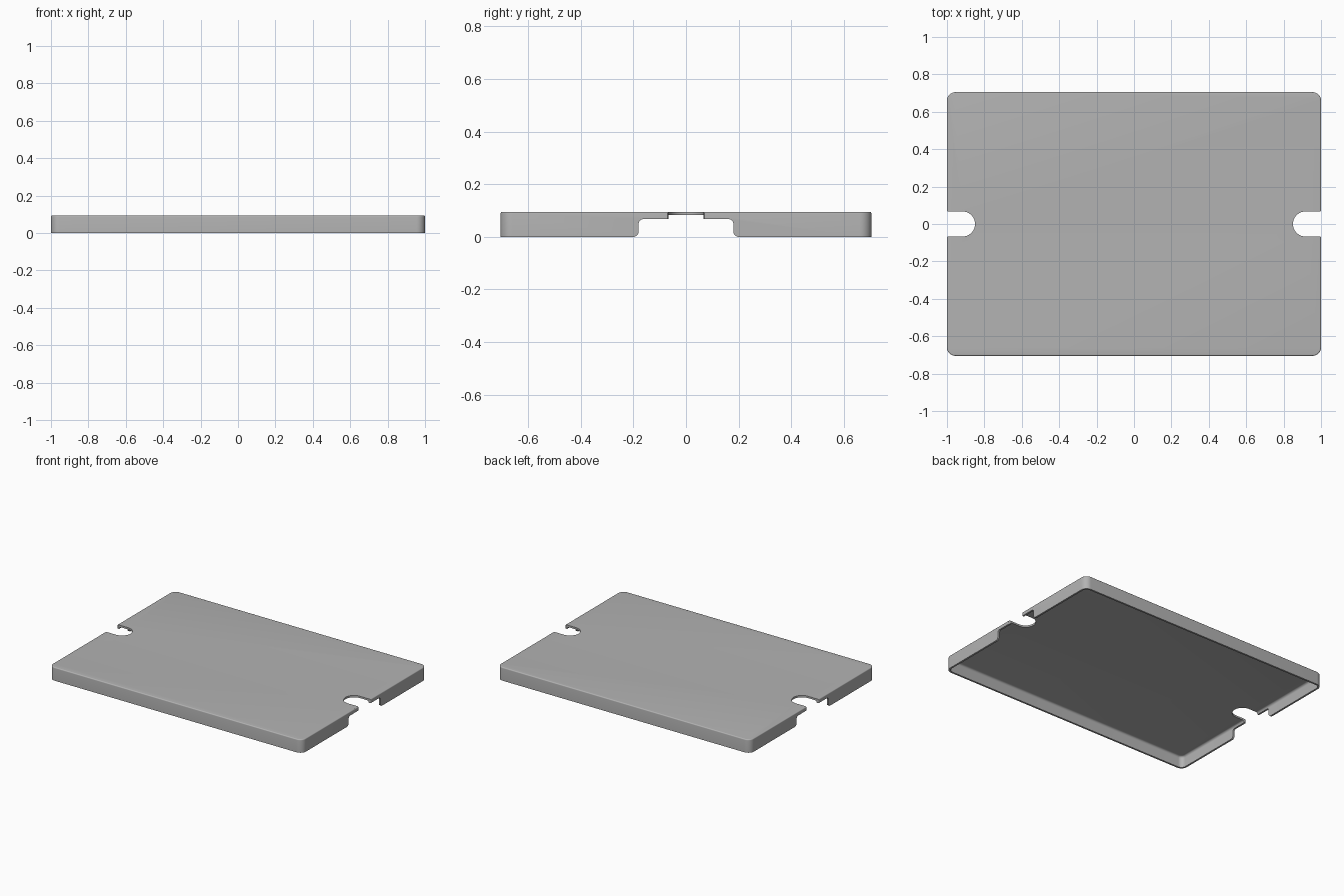
import bpy, bmesh, math
from mathutils import Vector

default = bpy.data.objects.get("Cube")
if default:
    bpy.data.objects.remove(default, do_unlink=True)

HALF_X, HALF_Y, HEIGHT = 1.0, 0.705, 0.095
WALL, CORNER, EDGE = 0.013, 0.045, 0.007
FLOOR = HEIGHT - WALL

grey = bpy.data.materials.new("light_grey")
grey.use_nodes = True
colour = (0.45, 0.45, 0.45, 1)
grey.diffuse_color = colour
grey.node_tree.nodes["Principled BSDF"].inputs["Base Color"].default_value = colour


def rounded(corners, steps=8):
    """Polygon of (x, y, radius) square corners, each replaced by an arc."""
    out = []
    for i, (x, y, r) in enumerate(corners):
        p = Vector((x, y))
        if r == 0:
            out.append(p)
            continue
        a = (Vector(corners[i - 1][:2]) - p).normalized() * r
        b = (Vector(corners[(i + 1) % len(corners)][:2]) - p).normalized() * r
        for k in range(steps + 1):
            t = math.pi / 2 * k / steps
            out.append(p + a + b - b * math.cos(t) - a * math.sin(t))
    return out


def make(name, loops):
    """Solid skinned through matching loops and capped at both ends."""
    bm = bmesh.new()
    rings = [[bm.verts.new(v) for v in loop] for loop in loops]
    for lo, hi in zip(rings, rings[1:]):
        for i in range(len(lo)):
            j = (i + 1) % len(lo)
            bm.faces.new((lo[i], lo[j], hi[j], hi[i]))
    bm.faces.new(rings[0])
    bm.faces.new(rings[-1])
    bmesh.ops.recalc_face_normals(bm, faces=bm.faces)
    mesh = bpy.data.meshes.new(name)
    bm.to_mesh(mesh)
    bm.free()
    mesh.materials.append(grey)
    obj = bpy.data.objects.new(name, mesh)
    bpy.context.collection.objects.link(obj)
    return obj


def outline(inset, z):
    x, y, r = HALF_X - inset, HALF_Y - inset, CORNER - inset
    flat = rounded([(-x, -y, r), (x, -y, r), (x, y, r), (-x, y, r)])
    return [(p.x, p.y, z) for p in flat]


def fillet(inset, top, r):
    """Wall section turning inward into a flat top."""
    angles = [math.pi / 2 * k / 5 for k in range(6)]
    return [outline(inset + r * (1 - math.cos(a)), top - r * (1 - math.sin(a)))
            for a in angles]


# Shallow tray: outer skin up to the top, inner skin up to the underside
inner = fillet(WALL, FLOOR, 0.015)
outer = fillet(0, HEIGHT, EDGE)
tray = make("tray_cover", inner[::-1] + [outline(WALL, 0), outline(0, 0)] + outer)

# Round-ended slots through the top, and wider notches in the side walls
slot_w, mouth = 0.067, 1.001
slot = [(0.85, -slot_w, slot_w * 0.999), (mouth, -slot_w, EDGE), (mouth, -0.1, 0),
        (1.1, -0.1, 0)]
slot = rounded(slot + [(x, -y, r) for x, y, r in slot[::-1]], 16)
notch = [(-0.25, -0.05, 0), (-0.25, -0.001, 0), (-0.18, -0.001, 0.022),
         (-0.18, 0.067, 0.018)]
notch = rounded(notch + [(-y, z, r) for y, z, r in notch[::-1]])

cutters = []
for side, s in (("left", 1), ("right", -1)):
    cutters.append(make(side + "_slot_cutter",
                        [[(s * p.x, p.y, z) for p in slot] for z in (0.03, 0.2)]))
    cutters.append(make(side + "_notch_cutter",
                        [[(s * x, p.x, p.y) for p in notch] for x in (0.95, 1.1)]))
for cutter in cutters:
    cutter.hide_render = True
    mod = tray.modifiers.new(cutter.name, 'BOOLEAN')
    mod.operation, mod.solver, mod.object = 'DIFFERENCE', 'EXACT', cutter

# Bake the cuts and remove the cutters
bpy.ops.object.select_all(action='DESELECT')
bpy.context.view_layer.objects.active = tray
tray.select_set(True)
for cutter in cutters:
    bpy.ops.object.modifier_apply(modifier=cutter.name)
    bpy.data.objects.remove(cutter, do_unlink=True)
bpy.ops.object.shade_smooth_by_angle(angle=math.radians(30))
